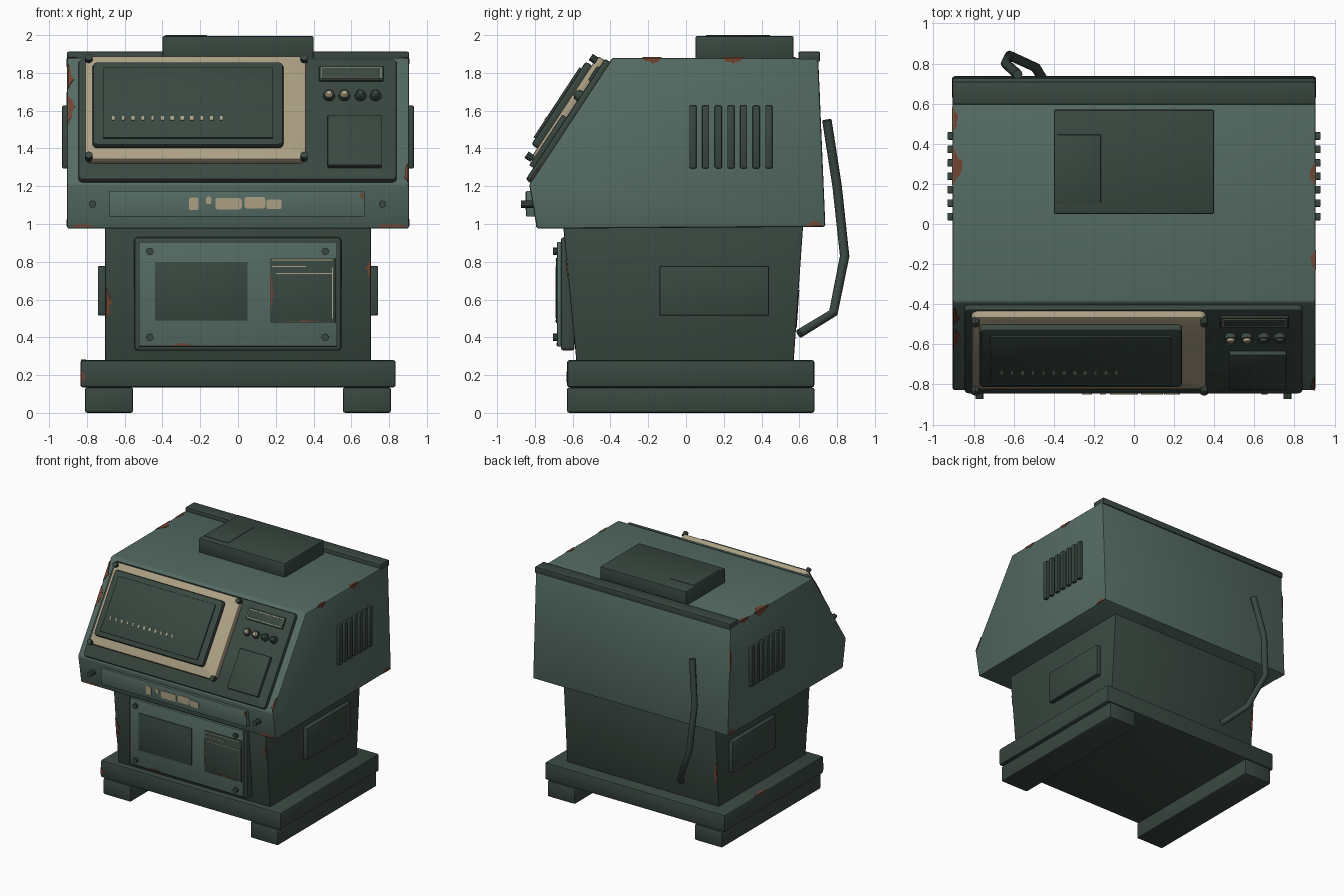
import bpy, bmesh, math, random
from mathutils import Matrix, Vector

if "Cube" in bpy.data.objects:
    bpy.data.objects.remove(bpy.data.objects["Cube"])
random.seed(4)

def material(name, rgb):
    m = bpy.data.materials.new(name)
    m.diffuse_color = (*rgb, 1)
    m.use_nodes = True
    m.node_tree.nodes["Principled BSDF"].inputs["Base Color"].default_value = m.diffuse_color
    return m

SAGE = material("sage_paint", (.089, .144, .124))
DARK = material("dark_green_paint", (.041, .063, .051))
CREAM = material("cream_trim", (.413, .352, .231))
RUST = material("rust", (.170, .056, .030))

# Console slope frame: local x = across, y = up the slope, z = outward
C, S = .549, .836
SLOPE = Matrix(((1, 0, 0, 0), (0, C, -S, -.83), (0, S, C, 1.21), (0, 0, 0, 1)))
FLAT = Matrix.Identity(4)

def finish(name, bm, mat, M=FLAT):
    bmesh.ops.recalc_face_normals(bm, faces=bm.faces)
    bm.transform(M)
    me = bpy.data.meshes.new(name)
    bm.to_mesh(me)
    bm.free()
    me.materials.append(mat)
    ob = bpy.data.objects.new(name, me)
    bpy.context.collection.objects.link(ob)
    bpy.context.view_layer.objects.active = ob
    ob.select_set(True)
    bpy.ops.object.shade_smooth_by_angle(angle=math.radians(35))
    ob.select_set(False)
    return ob

def soften(bm, width, seg=2):
    if width:
        edges = [e for e in bm.edges if e.calc_face_angle(0) > math.radians(30)]
        bmesh.ops.bevel(bm, geom=edges, offset=width, segments=seg, profile=.5, affect='EDGES')

def box(name, lo, hi, mat, bevel=.006, M=FLAT, corner=0, axis=1):
    lo, hi = Vector(lo), Vector(hi)
    bm = bmesh.new()
    bmesh.ops.create_cube(bm, size=1)
    for v in bm.verts:
        v.co = Vector([(lo[i] + hi[i]) / 2 + v.co[i] * (hi[i] - lo[i]) for i in range(3)])
    if corner:  # round the outline corners first
        edges = [e for e in bm.edges
                 if abs((e.verts[0].co - e.verts[1].co).normalized()[axis]) > .9]
        bmesh.ops.bevel(bm, geom=edges, offset=corner, segments=4, profile=.5, affect='EDGES')
    soften(bm, bevel)
    return finish(name, bm, mat, M)

def extrude_yz(name, profile, half, mat, bevel):
    bm = bmesh.new()
    face = bm.faces.new([bm.verts.new((-half, y, z)) for y, z in profile])
    new = bmesh.ops.extrude_face_region(bm, geom=[face])['geom']
    bmesh.ops.translate(bm, vec=(2 * half, 0, 0),
                        verts=[g for g in new if isinstance(g, bmesh.types.BMVert)])
    bmesh.ops.recalc_face_normals(bm, faces=bm.faces)
    soften(bm, bevel)
    return finish(name, bm, mat)

def stud(name, at, r, depth, mat, M=FLAT, sides=10, r2=None):
    # cylinder from 'at' along local +z
    bm = bmesh.new()
    bmesh.ops.create_cone(bm, cap_ends=True, segments=sides, radius1=r, radius2=r2 or r, depth=depth,
                          matrix=Matrix.Translation(Vector(at) + Vector((0, 0, depth / 2))))
    return finish(name, bm, mat, M)

def front_frame(y):
    # local (x, z, outward) for a vertical front face at depth y
    return Matrix(((1, 0, 0, 0), (0, 0, -1, y), (0, 1, 0, 0), (0, 0, 0, 1)))

def chip(name, p, along, inward, length, depth):
    # thin ragged rust patch hugging an edge
    p, along, inward = Vector(p), Vector(along).normalized(), Vector(inward).normalized()
    n = 9
    pts = [p - along * length / 2, p + along * length / 2]
    for i in range(n):
        t = .5 - (i + .5) / n
        d = depth * math.cos(t * math.pi) * random.uniform(.45, 1.1)
        pts.append(p + along * length * t + inward * d)
    nrm = along.cross(inward) * .003
    bm = bmesh.new()
    top = [bm.verts.new(q + inward * .005 + nrm) for q in pts]
    bot = [bm.verts.new(q + inward * .005 - nrm) for q in pts]
    bm.faces.new(top)
    bm.faces.new(bot[::-1])
    for i in range(len(pts)):
        j = (i + 1) % len(pts)
        bm.faces.new((top[j], top[i], bot[i], bot[j]))
    finish(name, bm, RUST)

# Base and feet rails
box("base_plinth", (-.835, -.63, .135), (.835, .68, .28), DARK, .014)
for side, s in (("left", -1), ("right", 1)):
    a, b = sorted((s * .555, s * .81))
    box(side + "_foot_rail", (a, -.63, 0), (b, .68, .135), DARK, .012)

# Pedestal and upper cabinet
extrude_yz("pedestal", [(-.58, .27), (-.65, .99), (.62, .99), (.57, .27)], .705, DARK, .008)
extrude_yz("upper_cabinet", [(-.79, .975), (-.83, 1.21), (-.39, 1.88), (.70, 1.88), (.738, .985)],
           .905, SAGE, .012)

# Side vents and side access panels
for side, s in (("left", -1), ("right", 1)):
    for i in range(7):
        y = .037 + i * .067
        a, b = sorted((s * .89, s * .931))
        box(f"{side}_vent_slat_{i}", (a, y - .019, 1.295), (b, y + .019, 1.627), DARK, .006)
    a, b = sorted((s * .69, s * .742))
    box(side + "_access_panel", (a, -.14, .515), (b, .44, .778), DARK, .007)

# Roof parts
box("rear_roof_rail", (-.905, .595, 1.86), (.905, .71, 1.912), DARK, .007)
box("roof_housing", (-.40, .05, 1.87), (.40, .57, 1.996), DARK, .01)
box("roof_hatch", (-.385, .105, 1.985), (-.165, .445, 2.0), DARK, .003)

# Sloped console
box("console_panel", (-.845, .012, -.01), (.84, .776, .03), DARK, .01, SLOPE, .025, 2)
box("screen_bezel", (-.81, .112, .02), (.36, .768, .07), CREAM, .012, SLOPE, .035, 2)
box("screen_frame", (-.77, .182, .06), (.24, .708, .107), DARK, .014, SLOPE, .025, 2)
box("screen_glass", (-.715, .22, .10), (.185, .664, .118), DARK, .002, SLOPE)
for i in range(12):
    x = -.66 + i * .052
    w = random.uniform(.005, .01)
    box(f"screen_tick_{i}", (x - w, .328, .116), (x + w, .352, .121), CREAM, 0, SLOPE)
for x in (-.79, .35):
    for s in (.123, .742):
        stud("bezel_bolt", (x, s, .06), .02, .038, DARK, SLOPE)

# Console controls
box("readout_panel", (.43, .632, .02), (.77, .722, .042), DARK, .004, SLOPE)
for s in (.643, .708):
    box("readout_border", (.443, s, .04), (.757, s + .004, .044), CREAM, 0, SLOPE)
for x in (.441, .755):
    box("readout_border_end", (x, .643, .04), (x + .004, .712, .044), CREAM, 0, SLOPE)
for i, x in enumerate((.482, .563, .648, .728)):
    stud(f"knob_{i}", (x, .538, .02), .032, .034, DARK, SLOPE, 16, .028)
    stud(f"knob_cap_{i}", (x, .538, .052), .023, .014, CREAM if i < 2 else DARK, SLOPE, 16, .014)
box("speaker_panel", (.475, .085, .02), (.76, .405, .056), DARK, .005, SLOPE)

# Lower lip strip with worn paint
box("lip_plate", (-.68, -.846, 1.04), (.67, -.79, 1.175), SAGE, .003)
for x, z, w, h in ((-.235, 1.107, .025, .034), (-.155, 1.125, .014, .02), (-.05, 1.108, .07, .03),
                   (.09, 1.113, .055, .03), (.19, 1.105, .04, .026)):
    box("worn_paint_patch", (x - w, -.85, z - h), (x + w, -.843, z + h), CREAM, 0, FLAT, .012)
for x in (-.77, .765):
    stud("lip_bolt", (x, 1.105, 0), .02, .073, DARK, front_frame(-.80))

# Pedestal door
box("door_frame", (-.55, -.662, .33), (.548, -.59, .93), DARK, .014, FLAT, .02)
box("door_plate", (-.525, -.682, .352), (.525, -.65, .905), SAGE, .003)
box("door_left_panel", (-.44, -.688, .49), (.05, -.68, .80), DARK, .001)
box("door_right_panel", (.17, -.688, .475), (.515, -.68, .82), DARK, .001)
for z, a, b in ((.808, .18, .50), (.772, .18, .36), (.735, .20, .50)):
    box("door_scratch", (a, -.691, z), (b, -.687, z + .005), CREAM, 0)
box("door_scratch_side", (.498, -.691, .50), (.503, -.687, .77), CREAM, 0)
for x in (-.467, .462):
    for z in (.40, .855):
        stud("door_bolt", (x, z, 0), .02, .045, DARK, front_frame(-.66))

# Rear cable
path = [(-.58, .746, 1.55), (-.64, .80, 1.20), (-.62, .84, .83), (-.49, .78, .53), (-.38, .60, .42)]
cu = bpy.data.curves.new("rear_cable", 'CURVE')
cu.dimensions = '3D'
cu.bevel_depth, cu.bevel_resolution, cu.use_fill_caps = .025, 2, True
sp = cu.splines.new('POLY')
sp.points.add(len(path) - 1)
for q, p in zip(sp.points, path):
    q.co = (*p, 1)
cu.materials.append(DARK)
bpy.context.collection.objects.link(bpy.data.objects.new("rear_cable", cu))

# Rust on exposed edges: (point, edge direction, directions into the faces, length, depth)
X, Y, Z = Vector((1, 0, 0)), Vector((0, 1, 0)), Vector((0, 0, 1))
UP = Vector((0, C, S))
spots = [((-.905, .29, 1.88), Y, (X, -Z), .19, .045), ((-.905, .52, 1.88), Y, (X, -Z), .12, .025),
         ((.905, .25, 1.88), Y, (-X, -Z), .11, .03), ((.905, -.18, 1.88), Y, (-X, -Z), .1, .025),
         ((-.905, -.57, 1.605), UP, (X,), .18, .04), ((-.905, -.46, 1.78), UP, (X,), .16, .035),
         ((.905, -.80, 1.27), UP, (-X,), .12, .03),
         ((.82, -.791, .98), X, (Z,), .16, .04), ((-.82, -.791, .98), X, (Z,), .13, .025),
         ((.905, .68, .985), Y, (Z,), .1, .035), ((-.905, .68, .985), Y, (Z,), .1, .035),
         ((-.905, .715, 1.6), Z, (-Y,), .2, .03),
         ((-.705, -.615, .58), (0, -.1, 1), (X,), .17, .03),
         ((.705, -.63, .76), (0, -.1, 1), (-X,), .1, .025),
         ((-.705, .59, .55), (0, .07, 1), (X,), .2, .03),
         ((-.835, -.63, .19), Z, (X,), .06, .03), ((-.835, .2, .28), Y, (X,), .16, .03),
         ((.17, -.688, .64), Z, (X,), .2, .012), ((.35, -.688, .475), X, (Z,), .25, .01),
         ((-.30, -.683, .352), X, (Z,), .12, .014), ((.67, -.846, 1.15), Z, (-X,), .04, .03)]
for p, along, inward, length, depth in spots:
    for d in inward:
        chip("rust_patch", p, along, d, length, depth)
